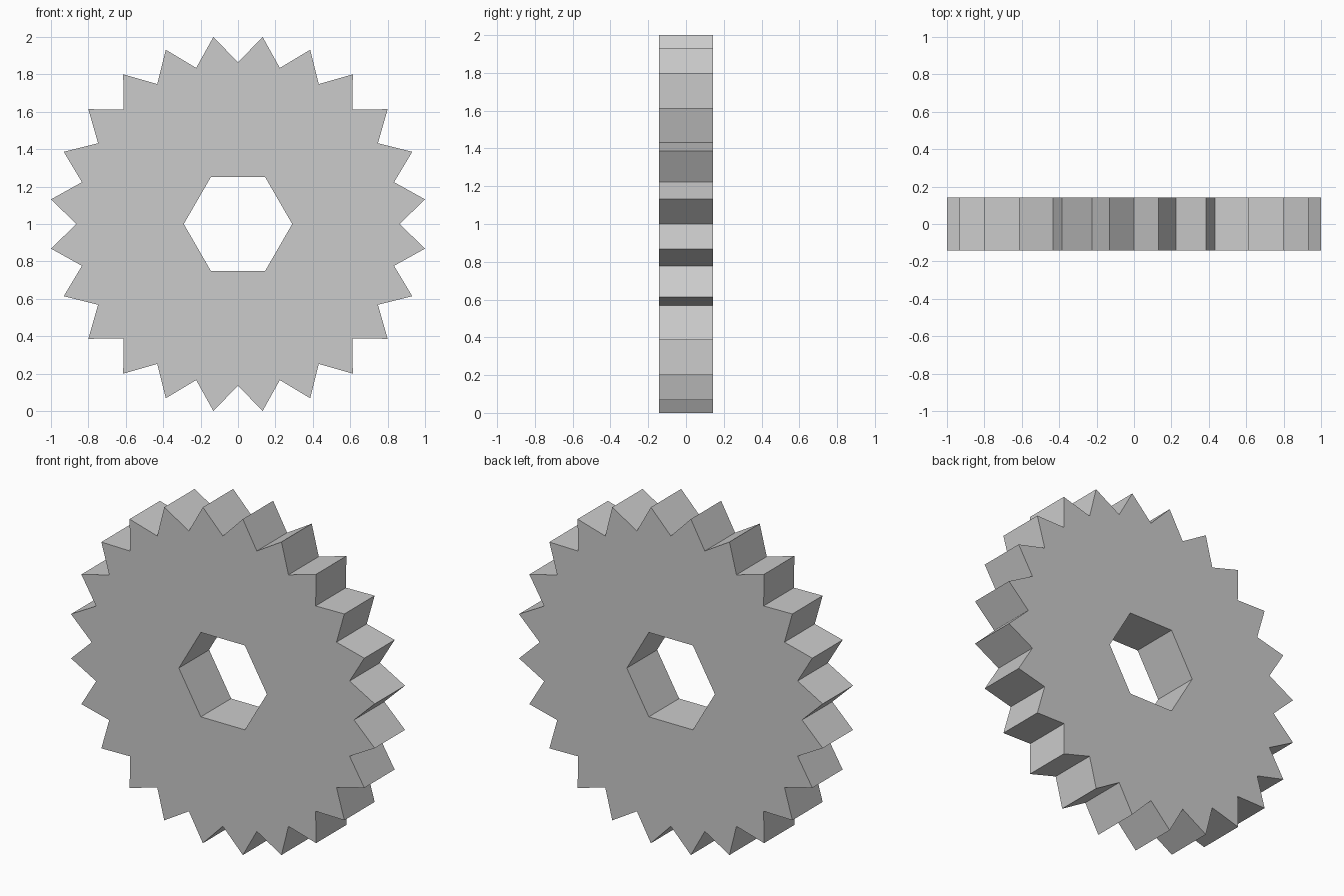
import bpy, bmesh
from math import sin, cos, pi

if "Cube" in bpy.data.objects:
    bpy.data.objects.remove(bpy.data.objects["Cube"])

TEETH = 24
TIP_R, ROOT_R, HOLE_R = 1.0086, 0.864, 0.29
HALF_DEPTH = 0.1425
CENTRE_Z = 1.0


def ring(radii, count):
    """Points round the axle in the XZ plane, cycling through the radii."""
    return [(radii[i % len(radii)] * cos(2 * pi * i / count),
             radii[i % len(radii)] * sin(2 * pi * i / count)) for i in range(count)]


# Toothed outline (a root lies on each axis) and the hexagonal axle hole
profiles = [ring([ROOT_R, TIP_R], TEETH * 2), ring([HOLE_R], 6)]

bm = bmesh.new()
cap_edges = {-HALF_DEPTH: [], HALF_DEPTH: []}
for points in profiles:
    loops = []
    for y, edges in cap_edges.items():
        verts = [bm.verts.new((x, y, z)) for x, z in points]
        edges += [bm.edges.new((verts[i - 1], verts[i])) for i in range(len(verts))]
        loops.append(verts)
    # Tooth flanks or hole walls
    front, back = loops
    for i in range(len(points)):
        bm.faces.new((front[i - 1], front[i], back[i], back[i - 1]))

# Flat front and back faces, with the hole left open
for edges in cap_edges.values():
    bmesh.ops.triangle_fill(bm, edges=edges, use_beauty=True)
bmesh.ops.recalc_face_normals(bm, faces=bm.faces[:])

mesh = bpy.data.meshes.new("gear_wheel")
bm.to_mesh(mesh)
bm.free()
gear = bpy.data.objects.new("gear_wheel", mesh)
gear.location.z = CENTRE_Z
bpy.context.collection.objects.link(gear)
